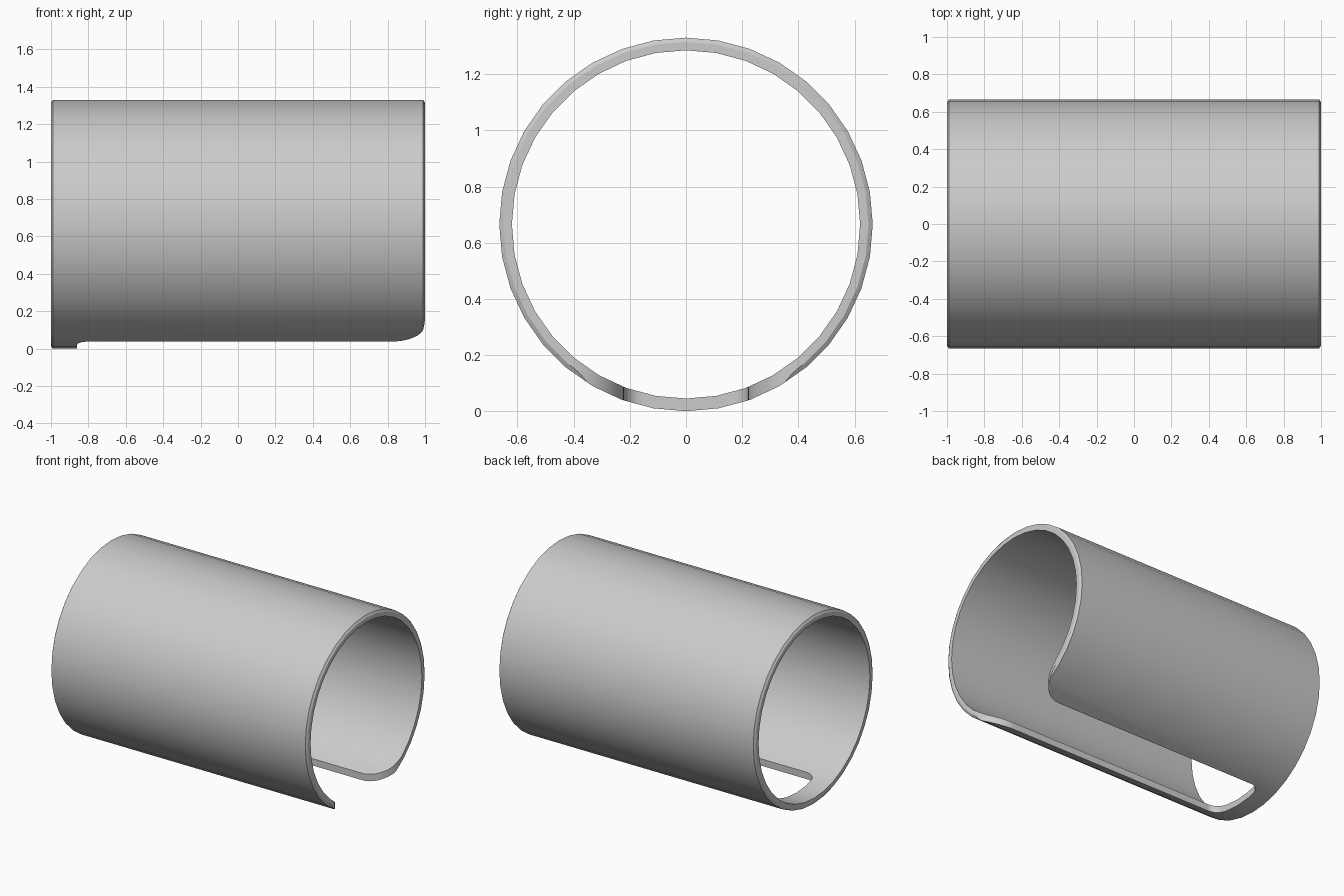
import bpy, bmesh, math

cube = bpy.data.objects.get("Cube")
if cube:
    bpy.data.objects.remove(cube, do_unlink=True)

OUTER, INNER, HALF = 0.665, 0.62, 1.0
CHAMFER_R, CHAMFER_X = 0.015, 0.01
SIDES = 36

grey = bpy.data.materials.new("plain grey")
grey.use_nodes = True
colour = (0.6, 0.6, 0.6, 1)
grey.diffuse_color = colour
grey.node_tree.nodes["Principled BSDF"].inputs["Base Color"].default_value = colour


def add_object(name, bm):
    bmesh.ops.recalc_face_normals(bm, faces=bm.faces[:])
    mesh = bpy.data.meshes.new(name)
    bm.to_mesh(mesh)
    bm.free()
    mesh.materials.append(grey)
    obj = bpy.data.objects.new(name, mesh)
    bpy.context.collection.objects.link(obj)
    return obj


def arc(cx, cy, r, start, end, steps=10):
    angles = [math.radians(start + (end - start) * i / steps) for i in range(steps + 1)]
    return [(cx + r * math.cos(a), cy + r * math.sin(a)) for a in angles]


# Tube wall: a chamfered section swept around the x axis
section = [(-HALF, INNER), (HALF, INNER), (HALF, OUTER - CHAMFER_R),
           (HALF - CHAMFER_X, OUTER), (CHAMFER_X - HALF, OUTER), (-HALF, OUTER - CHAMFER_R)]
bm = bmesh.new()
rings = []
for i in range(SIDES):
    a = math.tau * i / SIDES
    rings.append([bm.verts.new((x, r * math.sin(a), OUTER + r * math.cos(a))) for x, r in section])
for i, ring in enumerate(rings):
    following = rings[(i + 1) % SIDES]
    for j in range(len(section)):
        k = (j + 1) % len(section)
        bm.faces.new((ring[j], ring[k], following[k], following[j]))
tube = add_object("slotted_tube", bm)

# Slot outline: rounded closed end, flared open end, mirrored in y
END, WIDTH, CORNER, FLARE = -0.86, 0.22, 0.065, 0.19
half = arc(END + CORNER, WIDTH - CORNER, CORNER, 180, 90)
half += arc(HALF - FLARE, WIDTH + FLARE, FLARE, -90, 0)
half.append((HALF + 0.1, WIDTH + FLARE))
outline = half + [(x, -y) for x, y in reversed(half)]
bm = bmesh.new()
base = bm.faces.new([bm.verts.new((x, y, -0.1)) for x, y in outline])
top = bmesh.ops.extrude_face_region(bm, geom=[base])["geom"]
bmesh.ops.translate(bm, vec=(0, 0, 0.6),
                    verts=[v for v in top if isinstance(v, bmesh.types.BMVert)])
cutter = add_object("slot_cutter", bm)
cutter.hide_render = True
cutter.hide_viewport = False

# Cut the slot, then bake the result so the cutter can go
cut = tube.modifiers.new("slot", 'BOOLEAN')
cut.operation = 'DIFFERENCE'
cut.solver = 'EXACT'
cut.object = cutter
bpy.ops.object.select_all(action='DESELECT')
tube.select_set(True)
bpy.context.view_layer.objects.active = tube
bpy.ops.object.modifier_apply(modifier=cut.name)
bpy.data.objects.remove(cutter, do_unlink=True)
bpy.ops.object.shade_smooth_by_angle(angle=math.radians(30))
